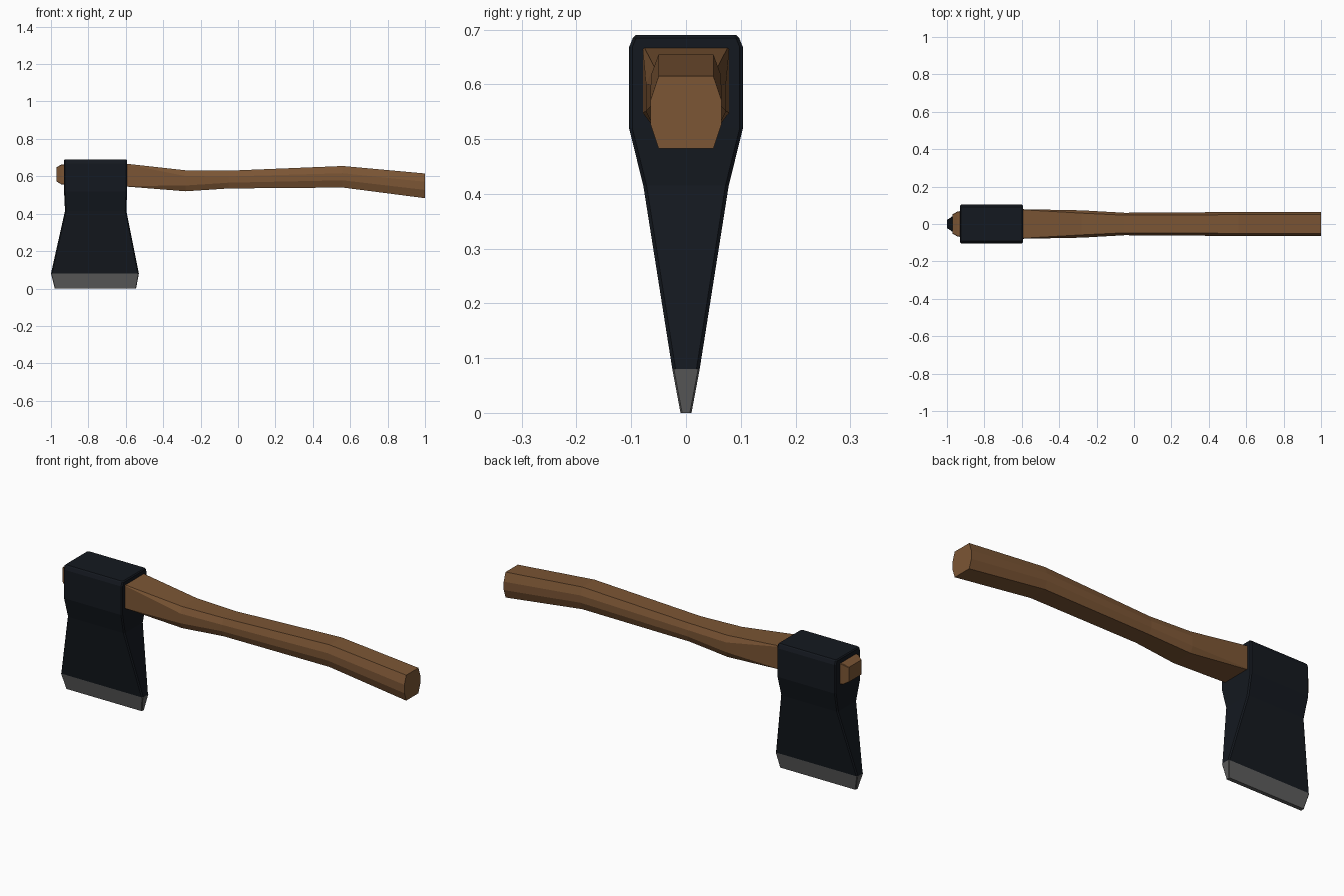
import bpy, bmesh

if "Cube" in bpy.data.objects:
    bpy.data.objects.remove(bpy.data.objects["Cube"])


def material(name, color):
    mat = bpy.data.materials.new(name)
    mat.diffuse_color = (*color, 1)
    mat.use_nodes = True
    mat.node_tree.nodes["Principled BSDF"].inputs["Base Color"].default_value = mat.diffuse_color
    return mat


def loft(name, rings, mat):
    """Skin a list of equal-length rings and cap both ends."""
    bm = bmesh.new()
    loops = [[bm.verts.new(p) for p in ring] for ring in rings]
    n = len(loops[0])
    for a, b in zip(loops, loops[1:]):
        for i in range(n):
            j = (i + 1) % n
            bm.faces.new((a[i], a[j], b[j], b[i]))
    bm.faces.new(loops[0])
    bm.faces.new(loops[-1])
    bmesh.ops.recalc_face_normals(bm, faces=bm.faces)
    mesh = bpy.data.meshes.new(name)
    bm.to_mesh(mesh)
    bm.free()
    mesh.materials.append(mat)
    obj = bpy.data.objects.new(name, mesh)
    bpy.context.collection.objects.link(obj)
    return obj


def octagon(a, b, a_cut, b_cut):
    """Chamfered rectangle with half sizes a, b and inner corners a_cut, b_cut."""
    return [(a, -b_cut), (a, b_cut), (a_cut, b), (-a_cut, b),
            (-a, b_cut), (-a, -b_cut), (-a_cut, -b), (a_cut, -b)]


def head_ring(z, x0, x1, w, c=0.006):
    cx, hx = (x0 + x1) / 2, (x1 - x0) / 2
    return [(cx + x, y, z) for x, y in octagon(hx, w, hx - c, w - c)]


def handle_ring(x, z0, z1, w, w_cut, side):
    cz, hz = (z0 + z1) / 2, (z1 - z0) / 2
    return [(x, y, cz + z) for y, z in octagon(w, hz, w_cut, hz * side)]


black = material("black_steel", (0.007, 0.0095, 0.014))
steel = material("bare_steel", (0.11, 0.11, 0.11))
wood = material("wood", (0.2, 0.092, 0.035))

# Head: z, x range, half thickness
head = [(0.08, -1.0, -0.53, 0.025), (0.415, -0.925, -0.597, 0.078),
        (0.52, -0.93, -0.593, 0.104), (0.668, -0.93, -0.593, 0.104),
        (0.685, -0.93, -0.593, 0.097), (0.69, -0.925, -0.598, 0.092)]
loft("axe_head", [head_ring(*s) for s in head], black)

# Ground cutting edge
edge = [(0.0, -0.98, -0.545, 0.01), (0.08, -1.0, -0.53, 0.025)]
loft("cutting_edge", [head_ring(*s, c=0.003) for s in edge], steel)

# Handle: x, z range, half width, half width of top face, side face share
handle = [(-0.97, 0.572, 0.648, 0.052, 0.05, 0.95),
          (-0.945, 0.557, 0.663, 0.066, 0.063, 0.95),
          (-0.595, 0.545, 0.667, 0.079, 0.076, 0.95),
          (-0.28, 0.52, 0.632, 0.073, 0.058, 0.45),
          (-0.05, 0.535, 0.63, 0.06, 0.047, 0.35),
          (0.56, 0.54, 0.655, 0.064, 0.05, 0.33),
          (1.0, 0.483, 0.615, 0.065, 0.05, 0.33)]
loft("handle", [handle_ring(*s) for s in handle], wood)
